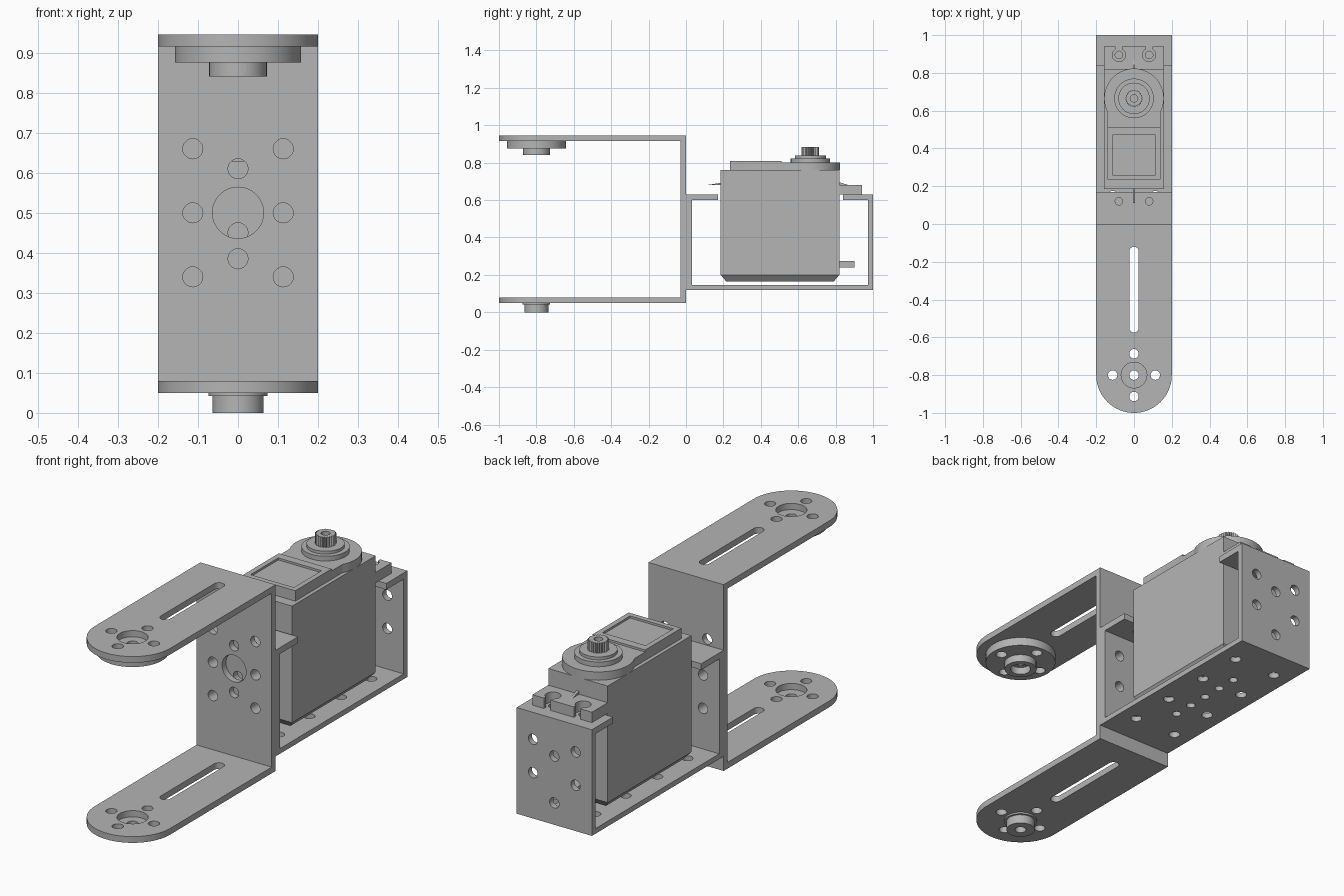
import bpy, bmesh, math
from mathutils import Matrix

cube = bpy.data.objects.get("Cube")
if cube:
    bpy.data.objects.remove(cube, do_unlink=True)

grey = bpy.data.materials.new("plain grey")
grey.use_nodes = True
COLOUR = (0.46, 0.46, 0.46, 1)
grey.diffuse_color = COLOUR
grey.node_tree.nodes["Principled BSDF"].inputs["Base Color"].default_value = COLOUR


def arc(cx, cy, r, start, end, n):
    steps = [math.radians(start + (end - start) * i / n) for i in range(n + 1)]
    return [(cx + r * math.cos(a), cy + r * math.sin(a)) for a in steps]


def circle(cx, cy, r, n=32):
    return arc(cx, cy, r, 0, 360, n)[:-1]


def rect(x0, y0, x1, y1):
    return [(x0, y0), (x1, y0), (x1, y1), (x0, y1)]


def finish(obj):
    obj.data.materials.clear()
    obj.data.materials.append(grey)
    bpy.ops.object.select_all(action='DESELECT')
    obj.select_set(True)
    bpy.context.view_layer.objects.active = obj
    bpy.ops.object.shade_smooth_by_angle(angle=math.radians(30))
    return obj


def plate(name, loops, lo, hi, axis='z'):
    """Extrude an outline with holes from lo to hi along an axis."""
    curve = bpy.data.curves.new(name, 'CURVE')
    curve.dimensions = '2D'
    curve.fill_mode = 'BOTH'
    curve.extrude = (hi - lo) / 2
    for loop in loops:
        spline = curve.splines.new('POLY')
        spline.points.add(len(loop) - 1)
        for point, (x, y) in zip(spline.points, loop):
            point.co = (x, y, 0, 1)
        spline.use_cyclic_u = True
    obj = bpy.data.objects.new(name, curve)
    bpy.context.collection.objects.link(obj)
    bpy.ops.object.select_all(action='DESELECT')
    obj.select_set(True)
    bpy.context.view_layer.objects.active = obj
    bpy.ops.object.convert(target='MESH')
    obj = bpy.context.view_layer.objects.active
    mid = (lo + hi) / 2
    turn = {
        'z': Matrix.Translation((0, 0, mid)),
        'y': Matrix.Translation((0, mid, 0)) @ Matrix.Rotation(math.pi / 2, 4, 'X'),
        'x': Matrix(((0, 0, 1, mid), (1, 0, 0, 0), (0, 1, 0, 0), (0, 0, 0, 1))),
    }[axis]
    obj.data.transform(turn)
    bm = bmesh.new()
    bm.from_mesh(obj.data)
    bmesh.ops.remove_doubles(bm, verts=bm.verts, dist=0.0001)
    bmesh.ops.recalc_face_normals(bm, faces=bm.faces)
    bm.to_mesh(obj.data)
    bm.free()
    return finish(obj)


def box(name, lo, hi, taper=0):
    """Box whose lower face can be drawn in by taper."""
    bm = bmesh.new()
    bmesh.ops.create_cube(bm, size=1)
    for v in bm.verts:
        low = v.co.z < 0
        for i in range(3):
            side = 1 if v.co[i] > 0 else -1
            v.co[i] = hi[i] if side > 0 else lo[i]
            if low and i < 2:
                v.co[i] -= side * taper
    mesh = bpy.data.meshes.new(name)
    bm.to_mesh(mesh)
    bm.free()
    obj = bpy.data.objects.new(name, mesh)
    bpy.context.collection.objects.link(obj)
    return finish(obj)


W = 0.2        # half width of both brackets
HOLE = 0.025   # screw hole radius
COL = 0.113    # screw hole column offset
HUB_Y = -0.8   # pivot axis


def pivot_holes():
    return [circle(dx, HUB_Y + dy, HOLE, 20)
            for dx, dy in ((COL, 0), (-COL, 0), (0, COL), (0, -COL))]


# Fork bracket: two round-ended arms and the upright plate
arm = [(W, -0.03), (-W, -0.03)] + arc(0, HUB_Y, W, 180, 360, 40)
slot = arc(0, -0.145, HOLE, 0, 180, 12) + arc(0, -0.55, HOLE, 180, 360, 12)
for name, z in (("lower_arm", 0.05), ("upper_arm", 0.915)):
    plate(name, [arm, slot, circle(0, HUB_Y, 0.068)] + pivot_holes(), z, z + 0.03)
upright_holes = [circle(s * COL, z, HOLE, 20) for s in (-1, 1) for z in (0.34, 0.5, 0.66)]
upright_holes += [circle(0, z, HOLE, 20) for z in (0.385, 0.61)]
plate("fork_upright", [rect(-W, 0.05, W, 0.945), circle(0, 0.5, 0.064)] + upright_holes,
      -0.03, 0, 'y')

# Horn under the upper arm
plate("horn_disc", [circle(0, HUB_Y, 0.158, 48), circle(0, HUB_Y, HOLE)] + pivot_holes(),
      0.875, 0.915)
plate("horn_hub", [circle(0, HUB_Y, 0.072), circle(0, HUB_Y, 0.045)], 0.84, 0.875)

# Bearing under the lower arm
plate("bearing_flange", [circle(0, HUB_Y, 0.074), circle(0, HUB_Y, HOLE)], 0.042, 0.05)
plate("bearing_hub", [circle(0, HUB_Y, 0.064), circle(0, HUB_Y, HOLE)], 0, 0.042)

# Motor bracket: floor, end walls and mounting flanges
floor_holes = [circle(s * COL, y, HOLE, 20) for s in (-1, 1) for y in (0.15, 0.38, 0.62, 0.85)]
floor_holes += [circle(0, y, 0.02, 20) for y in (0.3, 0.4, 0.5, 0.6, 0.7)]
plate("bracket_floor", [rect(-W, 0, W, 1)] + floor_holes, 0.12, 0.145)
wall_holes = [circle(s * COL, z, HOLE, 20) for s in (-1, 1) for z in (0.34, 0.5)]
wall_holes += [circle(0, z, HOLE, 20) for z in (0.225, 0.45)]
for name, y0, y1 in (("bracket_front_wall", 0, 0.033), ("bracket_rear_wall", 0.972, 1)):
    plate(name, [rect(-W, 0.145, W, 0.63)] + wall_holes, y0, y1, 'y')
for name, y0, y1, hole_y in (("front_flange", 0.033, 0.17, 0.12),
                             ("rear_flange", 0.84, 0.972, 0.895)):
    plate(name, [rect(-W, y0, W, y1)] + [circle(s * 0.08, hole_y, 0.02, 20) for s in (-1, 1)],
          0.6, 0.63)

# Motor case
box("motor_case", (-0.158, 0.185, 0.2), (0.158, 0.82, 0.76))
box("motor_base", (-0.158, 0.185, 0.165), (0.158, 0.82, 0.2), 0.03)
box("cable_exit", (-0.05, 0.82, 0.24), (0.05, 0.9, 0.275))

# Gear cover with a shallow framed panel
AXIS_Y = 0.665
cover = [(-0.14, 0.235), (0.14, 0.235), (0.14, 0.59)]
cover += arc(0, AXIS_Y, 0.158, -27, 207, 40) + [(-0.14, 0.59)]
plate("gear_cover", [cover], 0.76, 0.8)
plate("cover_frame", [rect(-0.14, 0.235, 0.14, 0.51), rect(-0.115, 0.26, 0.115, 0.47)],
      0.8, 0.81)

# Output shaft: stepped collars and toothed spline
for name, r, z0, z1 in (("outer_collar", 0.105, 0.8, 0.823), ("inner_collar", 0.083, 0.823, 0.837)):
    plate(name, [circle(0, AXIS_Y, r, 40)], z0, z1)
TEETH = 24
spline_loop = []
for i in range(TEETH * 2):
    a = math.pi * i / TEETH
    r = 0.047 if i % 2 else 0.04
    spline_loop.append((r * math.cos(a), AXIS_Y + r * math.sin(a)))
plate("output_spline", [spline_loop, circle(0, AXIS_Y, 0.02, 20)], 0.837, 0.885)

# Rear mounting ear with two open keyholes
ear = [(-0.158, 0.82), (0.158, 0.82), (0.158, 0.94)]
for cx in (0.08, -0.08):
    ear += [(cx + 0.0175, 0.94)] + arc(cx, 0.895, 0.035, 60, -240, 24) + [(cx - 0.0175, 0.94)]
ear.append((-0.158, 0.94))
plate("rear_ear", [ear], 0.63, 0.68)

# Thin stiffening ribs on both ends of the case
plate("rear_rib", [[(0.82, 0.68), (0.87, 0.68), (0.82, 0.695)]], -0.006, 0.006, 'x')
plate("front_rib", [[(0.11, 0.68), (0.185, 0.68), (0.185, 0.692)]], -0.006, 0.006, 'x')
